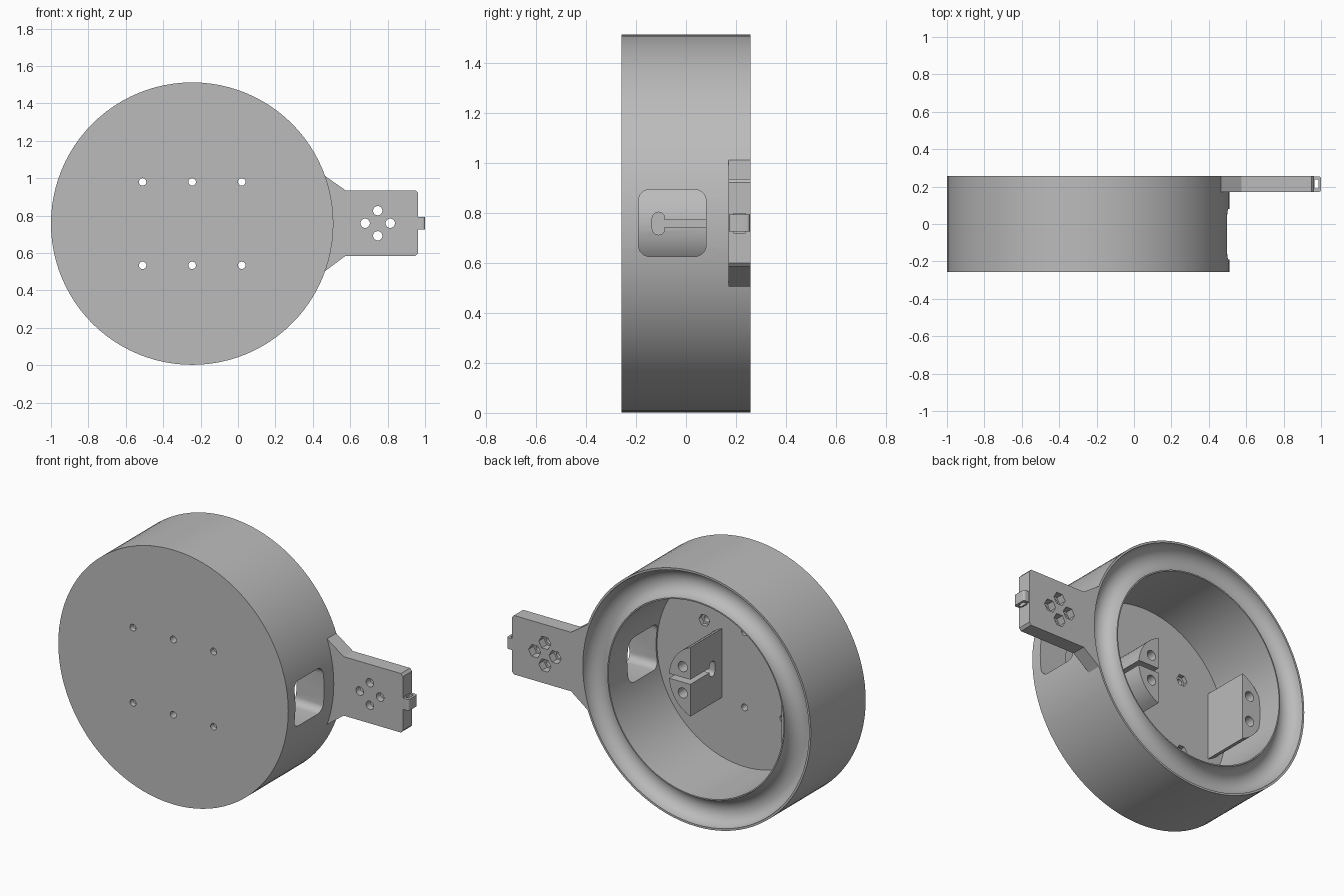
import bpy, bmesh, math
from mathutils import Matrix, Vector

if "Cube" in bpy.data.objects:
    bpy.data.objects.remove(bpy.data.objects["Cube"])

CX, CZ = -0.245, 0.757            # drum axis
BACK, FLOOR = 0.257, -0.2         # back rim and inner floor

grey = bpy.data.materials.new("plain grey")
grey.use_nodes = True
grey.diffuse_color = (0.5, 0.5, 0.5, 1)
grey.node_tree.nodes["Principled BSDF"].inputs["Base Color"].default_value = grey.diffuse_color


def make(name, bm):
    bmesh.ops.recalc_face_normals(bm, faces=bm.faces)
    mesh = bpy.data.meshes.new(name)
    bm.to_mesh(mesh)
    bm.free()
    mesh.materials.append(grey)
    obj = bpy.data.objects.new(name, mesh)
    bpy.context.collection.objects.link(obj)
    return obj


def prism(name, outline, y0, y1):
    """Extrude an outline of (x, z) points along y."""
    bm = bmesh.new()
    face = bm.faces.new([bm.verts.new((x, y0, z)) for x, z in outline])
    ext = bmesh.ops.extrude_face_region(bm, geom=[face])
    verts = [v for v in ext["geom"] if isinstance(v, bmesh.types.BMVert)]
    bmesh.ops.translate(bm, verts=verts, vec=(0, y1 - y0, 0))
    return make(name, bm)


def disc(x, z, r, sides):
    return [(x + r * math.cos(2 * math.pi * i / sides),
             z + r * math.sin(2 * math.pi * i / sides)) for i in range(sides)]


def box(name, lo, hi, bevel=0, axis=0):
    """Box between two corners, with the edges along one axis rounded."""
    lo, hi = Vector(lo), Vector(hi)
    bm = bmesh.new()
    bmesh.ops.create_cube(bm, size=1)
    bmesh.ops.scale(bm, vec=hi - lo, verts=bm.verts)
    bmesh.ops.translate(bm, vec=(lo + hi) / 2, verts=bm.verts)
    if bevel:
        edges = [e for e in bm.edges
                 if abs((e.verts[0].co - e.verts[1].co)[axis]) > 1e-4]
        bmesh.ops.bevel(bm, geom=edges, offset=bevel, segments=6,
                        profile=0.5, affect='EDGES')
    return make(name, bm)


def cut(obj, cutter):
    mod = obj.modifiers.new("cut", 'BOOLEAN')
    mod.operation, mod.solver, mod.object = 'DIFFERENCE', 'EXACT', cutter
    bpy.context.view_layer.objects.active = obj
    bpy.ops.object.modifier_apply(modifier=mod.name)
    bpy.data.objects.remove(cutter)


def hole(obj, x, z, r, y0, y1, sides=20):
    cut(obj, prism("hole_cutter", disc(x, z, r, sides), y0, y1))


# Drum: closed front, open back, round groove in the rim
groove = [(0.6625 + 0.08 * math.cos(math.pi * i / 16),
           BACK - 0.08 * math.sin(math.pi * i / 16)) for i in range(17)]
profile = [(0, -BACK), (0.755, -BACK), (0.755, BACK)] + groove
profile += [(0.575, BACK), (0.575, FLOOR), (0, FLOOR)]
bm = bmesh.new()
verts = [bm.verts.new((r, y, 0)) for r, y in profile]
edges = [bm.edges.new(pair) for pair in zip(verts, verts[1:])]
bmesh.ops.spin(bm, geom=verts + edges, cent=(0, 0, 0), axis=(0, 1, 0),
               angle=2 * math.pi, steps=96, use_duplicate=False)
bmesh.ops.remove_doubles(bm, verts=bm.verts, dist=1e-5)
bmesh.ops.translate(bm, verts=bm.verts, vec=(CX, 0, CZ))
drum = make("drum", bm)

# Window in the side wall
cut(drum, box("window_cutter", (0.2, -0.19, 0.625), (0.7, 0.08, 0.893), 0.045, 0))

# Floor holes, with nut pockets at the four corners
for dx in (-0.265, 0, 0.265):
    for dz in (-0.223, 0.223):
        hole(drum, CX + dx, CZ + dz, 0.02, -0.3, -0.1)
        if dx:
            hole(drum, CX + dx, CZ + dz, 0.036, FLOOR - 0.025, -0.1, 6)


# Winding posts: flat inside, curved outside, two screw holes each
def post(name, flat_x, side):
    half, depth, n = 0.205, 0.14, 16
    radius = (half ** 2 + depth ** 2) / (2 * depth)
    sweep = math.asin(half / radius)
    pts = []
    for i in range(n + 1):
        a = -sweep + 2 * sweep * i / n
        pts.append((flat_x + side * (depth - radius + radius * math.cos(a)),
                    CZ + radius * math.sin(a)))
    obj = prism(name, pts, FLOOR - 0.01, 0.095)
    for dz in (-0.078, 0.078):
        hole(obj, flat_x + side * 0.05, CZ + dz, 0.03, -0.02, 0.2)
    return obj


slotted = post("slotted_post", CX + 0.15, 1)
post("plain_post", CX - 0.45, -1)

# Keyhole slot across the post by the window
cut(slotted, box("slot_cutter", (-0.3, -0.11, CZ - 0.014), (0.3, 0.2, CZ + 0.014)))
cut(slotted, box("keyhole_cutter", (-0.3, -0.135, CZ - 0.045),
                 (0.3, -0.085, CZ + 0.045), 0.024, 0))

# Arm: flared root on the drum, chamfered tip
spread = math.radians(20.2)
outline = [(CX + 0.75 * math.cos(spread * i / 8), CZ + 0.75 * math.sin(spread * i / 8))
           for i in range(-8, 9)]
outline += [(0.575, 0.935), (0.95, 0.935), (0.963, 0.92),
            (0.963, 0.6), (0.95, 0.585), (0.575, 0.585)]
arm = prism("arm", outline, 0.17, BACK)
for dx, dz in ((-0.067, 0), (0.067, 0), (0, -0.067), (0, 0.067)):
    hole(arm, 0.747 + dx, 0.759 + dz, 0.025, 0.1, 0.3)
    hole(arm, 0.747 + dx, 0.759 + dz, 0.04, 0.21, 0.3, 6)

# Cord loop on the arm tip
loop = box("tip_loop", (0.955, 0.172, 0.725), (1.0, 0.255, 0.792), 0.012, 2)
gap = ((0.965, 0.19, 0.6), (0.986, 0.238, 0.9))
cut(loop, box("loop_cutter", *gap, 0.006, 2))
cut(arm, box("loop_cutter", (0.95, 0.19, 0.72), (0.99, 0.238, 0.797)))

# Smooth curved walls, sharp corners
for obj in bpy.data.objects:
    obj.select_set(obj.type == 'MESH')
bpy.context.view_layer.objects.active = drum
bpy.ops.object.shade_smooth_by_angle(angle=math.radians(30))
